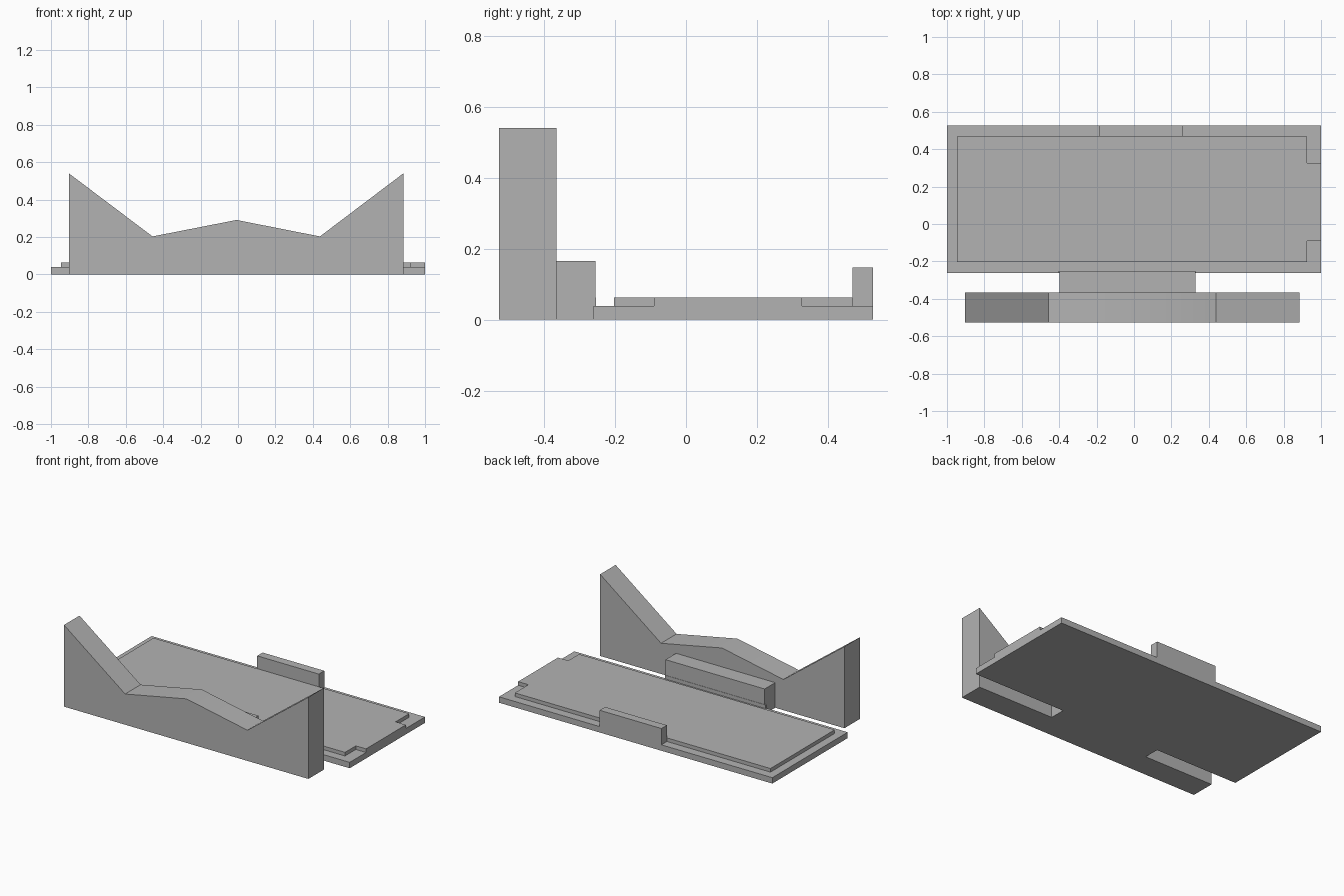
import bpy
import bmesh
from math import radians

cube = bpy.data.objects.get("Cube")
if cube:
    bpy.data.objects.remove(cube, do_unlink=True)

# One plain grey for every part
GREY = (0.45, 0.45, 0.45, 1.0)
grey = bpy.data.materials.new("plain grey")
grey.use_nodes = True
grey.diffuse_color = GREY
grey.node_tree.nodes["Principled BSDF"].inputs["Base Color"].default_value = GREY


def prism(name, outline, vector):
    """Extrude a planar outline along a vector into a solid part."""
    bm = bmesh.new()
    face = bm.faces.new([bm.verts.new(p) for p in outline])
    result = bmesh.ops.extrude_face_region(bm, geom=[face], use_keep_orig=True)
    moved = [v for v in result["geom"] if isinstance(v, bmesh.types.BMVert)]
    bmesh.ops.translate(bm, vec=vector, verts=moved)
    bmesh.ops.recalc_face_normals(bm, faces=bm.faces[:])
    mesh = bpy.data.meshes.new(name)
    bm.to_mesh(mesh)
    bm.free()
    mesh.materials.append(grey)
    obj = bpy.data.objects.new(name, mesh)
    bpy.context.collection.objects.link(obj)
    return obj


def slab(name, outline, z0, z1):
    return prism(name, [(x, y, z0) for x, y in outline], (0, 0, z1 - z0))


def box(name, x0, x1, y0, y1, z0, z1):
    return slab(name, [(x0, y0), (x1, y0), (x1, y1), (x0, y1)], z0, z1)


BASE_TOP, PLATE_TOP = 0.039, 0.063
FRONT, BACK = -0.527, 0.526

# Flat base
box("base", -1, 1, -0.261, BACK, 0, BASE_TOP)

# Raised plate with a tab reaching the +x edge
slab("raised_plate", [
    (-0.946, -0.203), (0.925, -0.203), (0.925, -0.09), (1, -0.09),
    (1, 0.326), (0.925, 0.326), (0.925, 0.468), (-0.946, 0.468),
], BASE_TOP, PLATE_TOP)

# Low wall at the back edge
box("back_wall", -0.188, 0.263, 0.469, BACK, 0, 0.147)

# Block joining the base to the front wall, with a thin lip behind it
box("connector", -0.397, 0.328, -0.365, -0.255, 0, 0.166)
box("connector_lip", -0.405, 0.331, -0.261, -0.253, BASE_TOP, PLATE_TOP)

# Front wall with tall ends and a low central peak
profile = [(-0.904, 0), (0.884, 0), (0.884, 0.54), (0.438, 0.203),
           (-0.008, 0.291), (-0.457, 0.203), (-0.904, 0.54)]
wall = prism("front_wall", [(x, FRONT, z) for x, z in profile], (0, 0.162, 0))
bpy.ops.object.select_all(action="DESELECT")
wall.select_set(True)
bpy.context.view_layer.objects.active = wall
bpy.ops.object.shade_smooth_by_angle(angle=radians(30))
